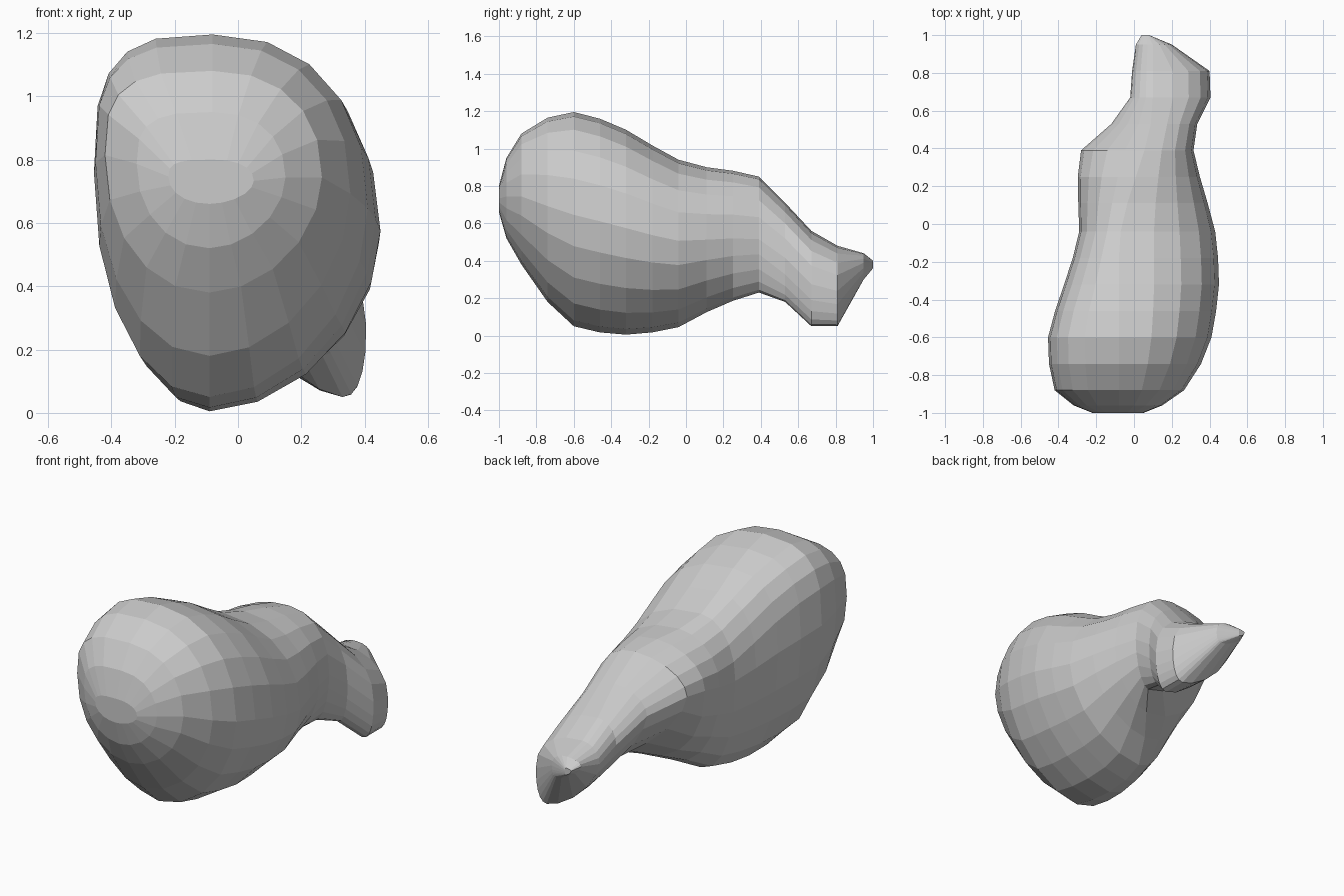
import bpy, bmesh
from math import sin, cos, pi

if "Cube" in bpy.data.objects:
    bpy.data.objects.remove(bpy.data.objects["Cube"])

# Silhouette along the length: y, top z, bottom z, left x, right x
PROFILE = [
    (-1.00, .80, .66, -.22, .05),
    (-0.96, .95, .52, -.32, .15),
    (-0.88, 1.08, .38, -.42, .265),
    (-0.74, 1.165, .18, -.45, .355),
    (-0.60, 1.195, .05, -.455, .41),
    (-0.32, 1.10, .005, -.37, .45),
    (-0.04, .94, .045, -.29, .43),
    (0.11, .90, .125, -.295, .39),
    (0.39, .85, .23, -.28, .315),
    (0.53, .71, .18, -.12, .335),
    (0.67, .56, .05, -.02, .405),
    (0.81, .48, .05, -.01, .40),
    (0.95, .44, .30, .01, .20),
    (1.00, .40, .36, .04, .08),
]
SEG = 5  # facets per quarter of the ring


def stations():
    """The profile, with a smooth extra station in the middle of each long span."""
    out = []
    for k, p in enumerate(PROFILE):
        out.append(p)
        if k + 1 < len(PROFILE) and PROFILE[k + 1][0] - p[0] > .2:
            o, q, r = PROFILE[k - 1], PROFILE[k + 1], PROFILE[k + 2]
            mid = [(9 * (b + c) - a - d) / 16 for a, b, c, d in zip(o, p, q, r)]
            out.append(((p[0] + q[0]) / 2, *mid[1:]))
    return out


def arc(a, b, horizontal, p):
    """Superellipse quarter from a to b, leaving a horizontally or vertically."""
    pts = []
    for i in range(SEG):
        t = pi / 2 * i / SEG
        s, c = sin(t) ** (2 / p), 1 - cos(t) ** (2 / p)
        u, v = (s, c) if horizontal else (c, s)
        pts.append((a[0] + (b[0] - a[0]) * u, a[1] + (b[1] - a[1]) * v))
    return pts


def section(y, zt, zb, xl, xr):
    """Ring through four extremes; it leans over progressively towards the shank."""
    t = min(1, max(0, (y + .15) / .8))
    t = t * t * (3 - 2 * t)
    w, h = xr - xl, zt - zb
    clamp = lambda x: min(xl + .85 * w, max(xl + .2 * w, x))
    top = (clamp(-.08 + .18 * t), zt)
    bottom = (clamp(-.09 + .42 * t), zb)
    right = (xr, zb + h * (.52 - .08 * t))
    left = (xl, zb + h * (.62 + .13 * t))
    boxy = max(2.0, min(3.2, 2.0 - y * 2.4))
    return (arc(top, right, True, 2.25)
            + arc(right, bottom, False, 1.85 if y < .5 else 2.4)
            + arc(bottom, left, True, 2.1 if y < .3 else 1.5)
            + arc(left, top, False, boxy))


# Single lofted body: bulky rounded end tapering into a knobbed shank
bm = bmesh.new()
rings = [[bm.verts.new((x, st[0], z)) for x, z in section(*st)] for st in stations()]
n = SEG * 4
for a, b in zip(rings, rings[1:]):
    for i in range(n):
        j = (i + 1) % n
        bm.faces.new((a[i], a[j], b[j], b[i]))

# End caps
bm.faces.new(rings[0])
bm.faces.new(rings[-1])
bmesh.ops.recalc_face_normals(bm, faces=bm.faces[:])

mesh = bpy.data.meshes.new("body_and_shank")
bm.to_mesh(mesh)
bm.free()
obj = bpy.data.objects.new("body_and_shank", mesh)
bpy.context.collection.objects.link(obj)
